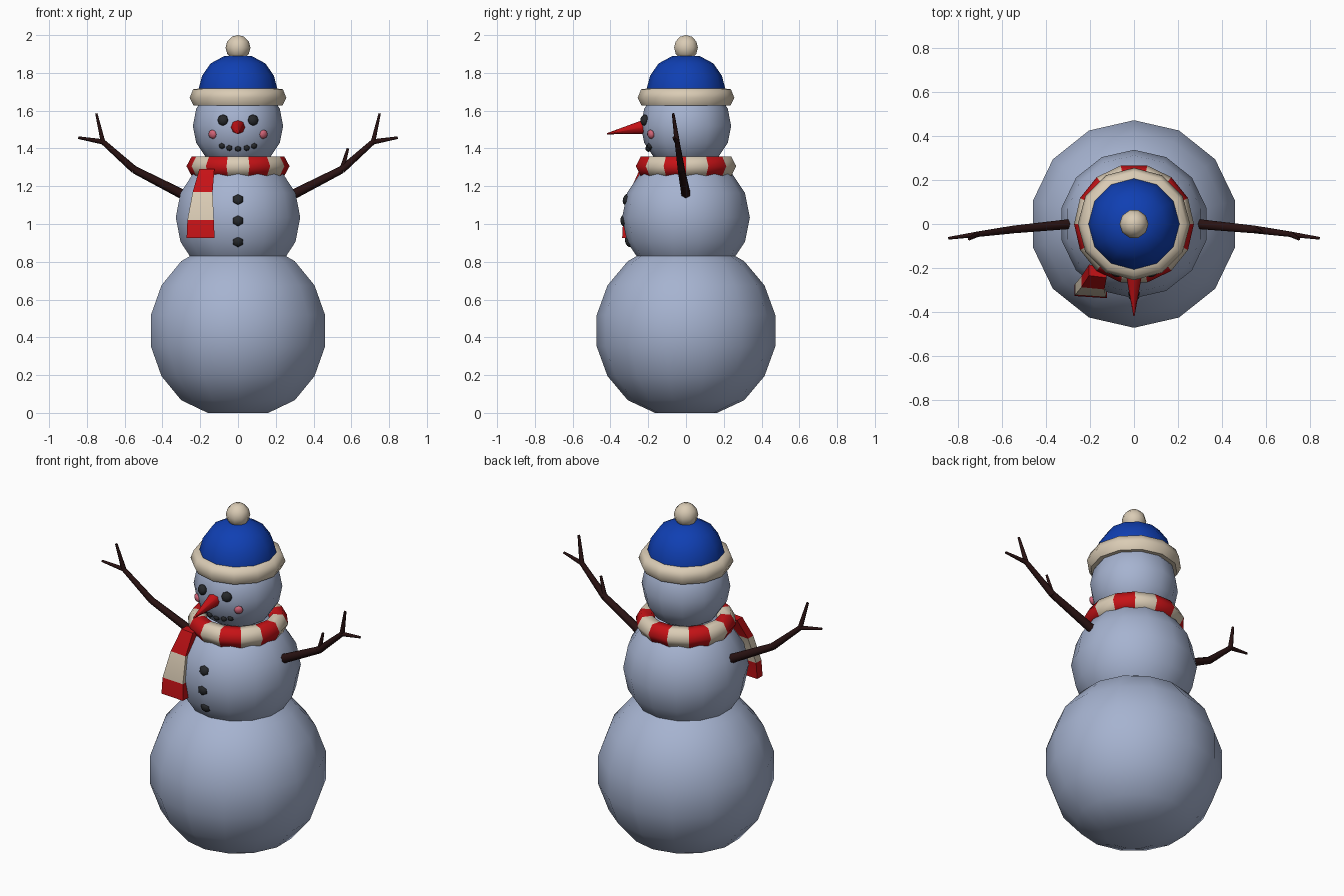
import bpy, bmesh, math
from mathutils import Vector, Matrix

if "Cube" in bpy.data.objects:
    bpy.data.objects.remove(bpy.data.objects["Cube"])


def material(name, rgb):
    m = bpy.data.materials.new(name)
    m.diffuse_color = (*rgb, 1)
    m.use_nodes = True
    m.node_tree.nodes["Principled BSDF"].inputs["Base Color"].default_value = m.diffuse_color
    return m


SNOW = material("snow", (0.38, 0.45, 0.63))
BLUE = material("hat blue", (0.005, 0.05, 0.45))
CREAM = material("cream wool", (0.70, 0.60, 0.46))
RED = material("red", (0.56, 0.006, 0.008))
COAL = material("coal", (0.02, 0.022, 0.025))
BARK = material("bark", (0.022, 0.006, 0.006))
PINK = material("cheek pink", (0.65, 0.13, 0.19))


def finish(name, bm, mats, angle=65):
    bmesh.ops.recalc_face_normals(bm, faces=bm.faces)
    me = bpy.data.meshes.new(name)
    bm.to_mesh(me)
    bm.free()
    for m in mats:
        me.materials.append(m)
    ob = bpy.data.objects.new(name, me)
    bpy.context.collection.objects.link(ob)
    bpy.ops.object.select_all(action='DESELECT')
    ob.select_set(True)
    bpy.context.view_layer.objects.active = ob
    bpy.ops.object.shade_smooth_by_angle(angle=math.radians(angle))
    return ob


def lathe(name, profile, segs, mats, ring=False, start=0.0, stripe=None, angle=65):
    """Revolve (radius, z) points about z; ring closes the profile, otherwise ends are capped."""
    bm = bmesh.new()
    rows = []
    for i in range(segs):
        a = start + 2 * math.pi * i / segs
        rows.append([bm.verts.new((r * math.cos(a), r * math.sin(a), z)) for r, z in profile])
    n = len(profile)
    for i in range(segs):
        p, q = rows[i], rows[(i + 1) % segs]
        for j in range(n if ring else n - 1):
            k = (j + 1) % n
            f = bm.faces.new((p[j], q[j], q[k], p[k]))
            if stripe:
                f.material_index = stripe(i)
    if not ring:
        bmesh.ops.remove_doubles(bm, verts=bm.verts, dist=1e-5)
        edges = [e for e in bm.edges if e.is_boundary]
        if edges:
            bmesh.ops.holes_fill(bm, edges=edges, sides=0)
    return finish(name, bm, mats, angle)


def ball_profile(r, z, rings, floor=-9):
    pts = []
    for i in range(rings + 1):
        t = math.pi * i / rings - math.pi / 2
        pts.append((max(r * math.cos(t), 0), max(z + r * math.sin(t), floor)))
    return pts


def limb(bm, a, b, r1, r2, sides=6):
    """Tapered stick from a to b."""
    a, b = Vector(a), Vector(b)
    d = b - a
    mat = Matrix.Translation((a + b) / 2) @ d.to_track_quat('Z', 'Y').to_matrix().to_4x4()
    bmesh.ops.create_cone(bm, cap_ends=True, segments=sides, radius1=r1, radius2=r2,
                          depth=d.length, matrix=mat)


def pebble(name, pos, r, mat, centre, flat=0.7, segs=8):
    """Small ball pressed onto a snowball, flattened along the outward direction."""
    bm = bmesh.new()
    out = Vector(pos) - Vector(centre)
    m = (Matrix.Translation(pos) @ out.to_track_quat('Z', 'Y').to_matrix().to_4x4()
         @ Matrix.Diagonal((1, 1, flat, 1)))
    bmesh.ops.create_uvsphere(bm, u_segments=segs, v_segments=6, radius=r, matrix=m)
    return finish(name, bm, [mat])


# Snowballs
Q = math.pi / 2
lathe("lower_body", ball_profile(0.48, 0.435, 9, 0.0), 14, [SNOW], start=Q, angle=50)
lathe("middle_body", ball_profile(0.338, 1.035, 8), 14, [SNOW], start=Q)
lathe("head", ball_profile(0.239, 1.52, 8), 12, [SNOW])

# Hat: dome, rolled brim and bobble
lathe("hat_dome", [(0.21, 1.67), (0.207, 1.72), (0.19, 1.785), (0.145, 1.85),
                   (0.075, 1.888), (0, 1.893)], 12, [BLUE])
lathe("hat_brim", [(0.19, 1.63), (0.235, 1.627), (0.256, 1.668), (0.238, 1.713),
                   (0.2, 1.718), (0.18, 1.67)], 12, [CREAM], ring=True)
lathe("hat_bobble", ball_profile(0.066, 1.934, 6), 10, [CREAM])

# Striped scarf ring; vertices lie on the x axis so one cream stripe faces the front
loop = [(0.217 + 0.056 * math.cos(k * math.pi / 3), 1.306 + 0.06 * math.sin(k * math.pi / 3))
        for k in range(6)]
lathe("scarf_ring", loop, 14, [CREAM, RED], ring=True, stripe=lambda i: i % 2)

# Hanging scarf end: rectangular sections (x, y, z, width), one stripe between each pair
sections = [(-0.165, -0.215, 1.29, 0.08), (-0.187, -0.268, 1.17, 0.105),
            (-0.198, -0.303, 1.02, 0.14), (-0.198, -0.308, 0.925, 0.148)]
bm = bmesh.new()
rows = []
for x, y, z, w in sections:
    rows.append([bm.verts.new((x + sx * w / 2, y + sy * 0.025 - sx * 0.005, z))
                 for sx, sy in ((-1, -1), (1, -1), (1, 1), (-1, 1))])
for s in range(3):
    for j in range(4):
        k = (j + 1) % 4
        f = bm.faces.new((rows[s][j], rows[s][k], rows[s + 1][k], rows[s + 1][j]))
        f.material_index = 1 if s != 1 else 0
for r in (rows[0], rows[-1]):
    bm.faces.new(r).material_index = 1
finish("scarf_end", bm, [CREAM, RED], 40)

# Stick arms; the right one carries an extra twig
for side, label in ((1, "right"), (-1, "left")):
    bm = bmesh.new()
    P = lambda x, y, z: (side * x, y, z)
    root, elbow, fork = P(0.29, 0, 1.155), P(0.55, -0.025, 1.288), P(0.715, -0.047, 1.435)
    limb(bm, root, elbow, 0.026, 0.02)
    limb(bm, elbow, fork, 0.02, 0.014)
    limb(bm, fork, P(0.845, -0.065, 1.457), 0.014, 0.007)
    limb(bm, fork, P(0.75, -0.068, 1.585), 0.014, 0.007)
    if side > 0:
        limb(bm, elbow, P(0.582, -0.035, 1.4), 0.014, 0.007)
    finish(label + "_arm", bm, [BARK])

# Face
HEAD = (0, 0, 1.52)
for side, label in ((1, "right"), (-1, "left")):
    pebble(label + "_eye", (side * 0.08, -0.22, 1.55), 0.03, COAL, HEAD)
    pebble(label + "_cheek", (side * 0.135, -0.187, 1.475), 0.025, PINK, HEAD, 0.6)
for i, x in enumerate((-0.085, -0.046, 0, 0.046, 0.085)):
    z = 1.398 + 2.1 * x * x
    y = -math.sqrt(0.235 ** 2 - x * x - (1.52 - z) ** 2)
    pebble(f"mouth_coal_{i + 1}", (x, y, z), 0.017, COAL, HEAD, 0.8, 6)
bm = bmesh.new()
limb(bm, (0, -0.2, 1.517), (0, -0.418, 1.478), 0.042, 0.003, 8)
finish("carrot_nose", bm, [RED])

# Buttons
for i, z in enumerate((1.13, 1.018, 0.905)):
    y = -math.sqrt(0.33 ** 2 - (z - 1.035) ** 2)
    pebble(f"button_{i + 1}", (0, y, z), 0.03, COAL, (0, 0, 1.035), 0.6, 6)
